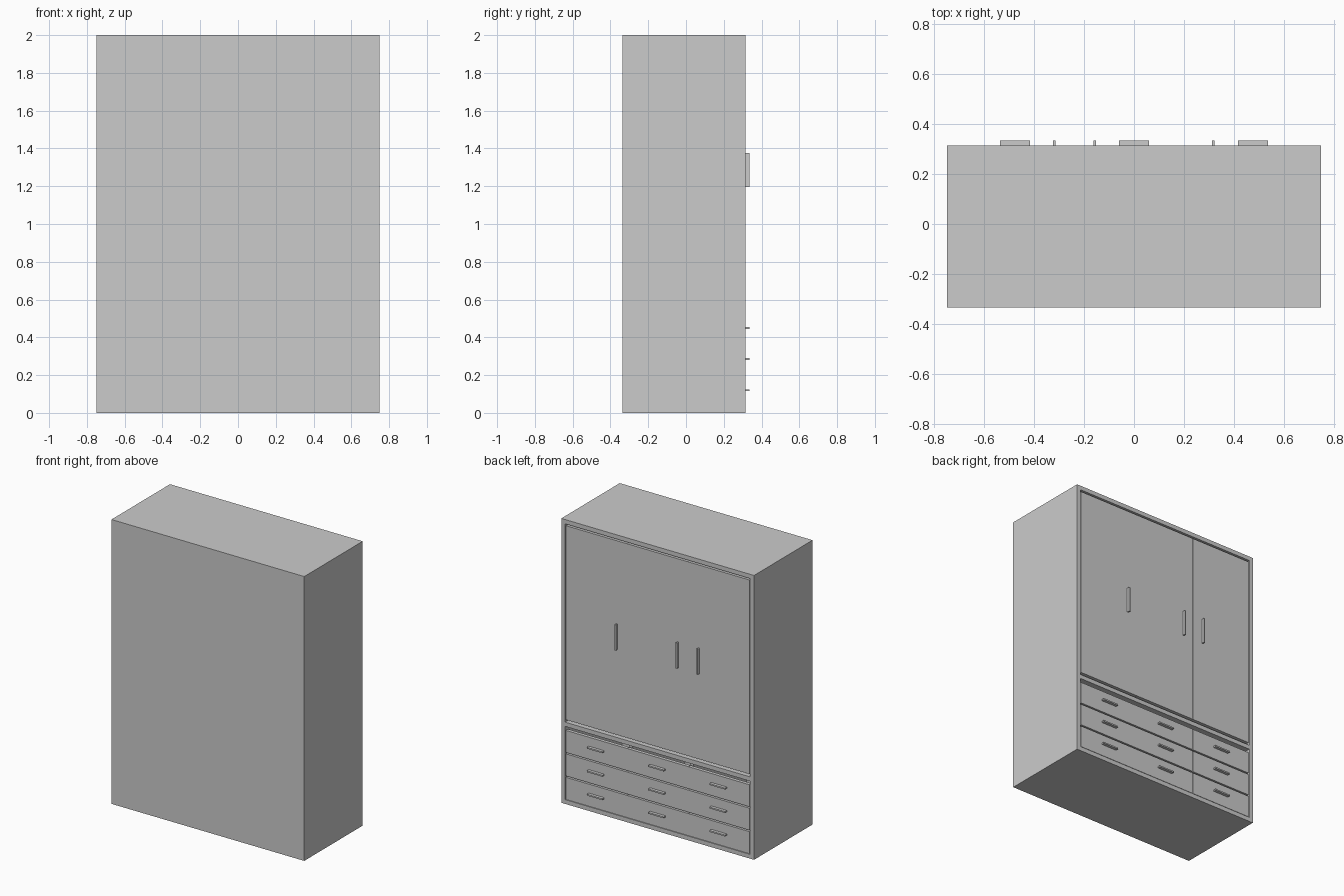
import bpy

if "Cube" in bpy.data.objects:
    bpy.data.objects.remove(bpy.data.objects["Cube"])

W, FRONT, BACK, T = 0.75, 0.315, -0.335, 0.03
COLS = (-0.477, 0.0, 0.477)


def box(name, x0, x1, y0, y1, z0, z1):
    bpy.ops.mesh.primitive_cube_add(size=1, location=((x0 + x1) / 2, (y0 + y1) / 2, (z0 + z1) / 2))
    ob = bpy.context.object
    ob.name = name
    ob.scale = (x1 - x0, y1 - y0, z1 - z0)
    bpy.ops.object.transform_apply(location=False, rotation=False, scale=True)
    return ob


# Carcass: sides, top, base, rear panel and the board between doors and drawers
inner = W - T
box("side_panel_left", -W, -inner, BACK, FRONT, 0, 2)
box("side_panel_right", inner, W, BACK, FRONT, 0, 2)
box("top_panel", -inner, inner, BACK, FRONT, 1.97, 2)
box("base_panel", -inner, inner, BACK, FRONT, 0, T)
box("rear_panel", -inner, inner, BACK, BACK + 0.02, T, 1.97)
box("divider_board", -inner, inner, BACK + 0.02, FRONT, 0.545, 0.575)

# Inner partitions behind the door and drawer joints
for x in (-0.239, 0.239):
    box("partition_upper", x - 0.012, x + 0.012, BACK + 0.02, FRONT - 0.04, 0.575, 1.97)
    box("partition_lower", x - 0.012, x + 0.012, BACK + 0.02, FRONT - 0.04, T, 0.545)

# Doors and drawer fronts in three columns, drawers with bar handles
half = 0.2375
for cx in COLS:
    box("door", cx - half, cx + half, FRONT - 0.025, FRONT - 0.001, 0.593, 1.958)
    for row in range(3):
        z = 0.12 + 0.165 * row
        box("drawer_front", cx - half, cx + half, FRONT - 0.025, FRONT - 0.001, z - 0.087, z + 0.068)
        box("drawer_handle", cx - 0.06, cx + 0.06, FRONT - 0.001, 0.335, z - 0.005, z + 0.005)

# Tall door handles
for x in (-0.32, -0.158, 0.317):
    box("door_handle", x - 0.005, x + 0.005, FRONT - 0.001, 0.335, 1.195, 1.375)
